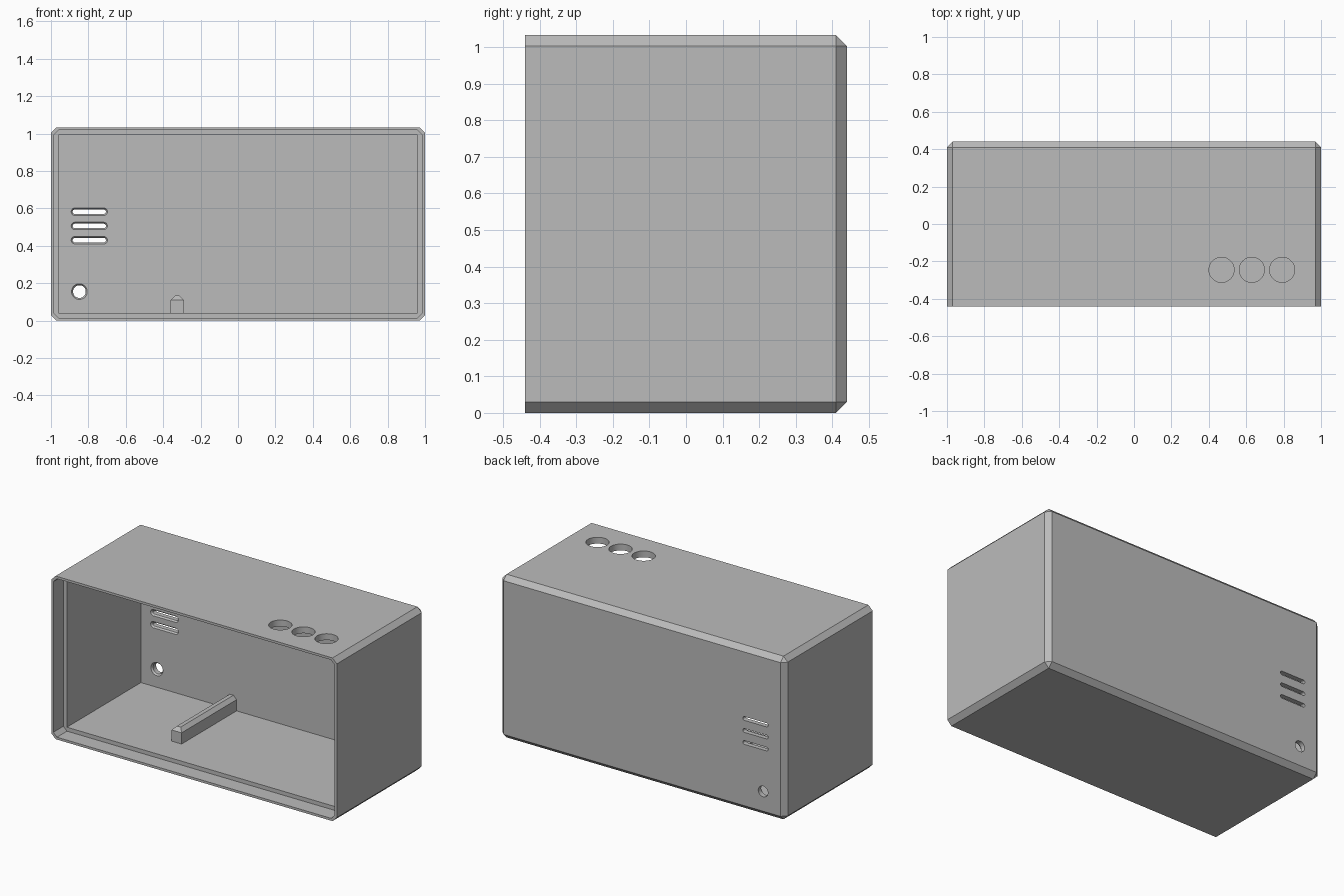
import bpy, bmesh, math
from mathutils import Vector

default = bpy.data.objects.get("Cube")
if default:
    bpy.data.objects.remove(default, do_unlink=True)

W, D, H = 1.0, 0.44, 1.033        # half width, half depth, height
WALL, CHAMFER, LIP = 0.04, 0.03, 0.015

grey = bpy.data.materials.new("light_grey")
grey.use_nodes = True
grey.diffuse_color = (0.5, 0.5, 0.5, 1)
grey.node_tree.nodes["Principled BSDF"].inputs["Base Color"].default_value = (0.5, 0.5, 0.5, 1)


def to_object(name, bm):
    bmesh.ops.recalc_face_normals(bm, faces=bm.faces)
    mesh = bpy.data.meshes.new(name)
    bm.to_mesh(mesh)
    bm.free()
    mesh.materials.append(grey)
    obj = bpy.data.objects.new(name, mesh)
    bpy.context.collection.objects.link(obj)
    return obj


def box(name, low, high, chamfer=0, pick=None):
    """Box between two corners; edges chosen by pick(mid, direction) are chamfered."""
    low, high = Vector(low), Vector(high)
    bm = bmesh.new()
    bmesh.ops.create_cube(bm, size=1)
    chosen = []
    for e in bm.edges:
        a, b = e.verts[0].co, e.verts[1].co
        if pick and pick((a + b) / 2, b - a):
            chosen.append(e)
    for v in bm.verts:
        v.co = Vector([l + (c + 0.5) * (h - l) for l, h, c in zip(low, high, v.co)])
    if chosen:
        bmesh.ops.bevel(bm, geom=chosen, offset=chamfer, segments=1, affect='EDGES')
    return to_object(name, bm)


def slot_cutter(name, place, half, rings, segments=32):
    """Rounded slot lofted through (depth, radius) rings; place maps u, v, depth to space."""
    bm = bmesh.new()
    loops = []
    for depth, r in rings:
        loop = []
        for i in range(segments):
            a = 2 * math.pi * (i + 0.5) / segments
            u = r * math.cos(a) + math.copysign(half, math.cos(a))
            loop.append(bm.verts.new(place(u, r * math.sin(a), depth)))
        loops.append(loop)
    for p, q in zip(loops, loops[1:]):
        for i in range(segments):
            j = (i + 1) % segments
            bm.faces.new((p[i], p[j], q[j], q[i]))
    bm.faces.new(loops[0])
    bm.faces.new(loops[-1])
    return to_object(name, bm)


def cut(target, cutter):
    mod = target.modifiers.new("cut", 'BOOLEAN')
    mod.operation = 'DIFFERENCE'
    mod.solver = 'EXACT'
    mod.object = cutter
    cutter.hide_render = True
    bpy.context.view_layer.objects.active = target
    bpy.ops.object.modifier_apply(modifier=mod.name)
    bpy.data.objects.remove(cutter, do_unlink=True)


# Outer case, chamfered everywhere but around the open front
case = box("case", (-W, -D, 0), (W, D, H), CHAMFER, lambda m, d: m.y > -0.4)

# Cavity and the stepped recess around the front opening
cut(case, box("cavity_cutter", (-W + WALL, -D - 0.1, WALL),
              (W - WALL, D - WALL, H - WALL)))
cut(case, box("recess_cutter", (-W + LIP, -D - 0.1, LIP), (W - LIP, -D + 0.1, H - LIP),
              0.025, lambda m, d: abs(d.y) > 0.5))

# Vent slots and cable hole in the back wall, flared on the inside
def back_rings(r):
    return [(D - WALL - 0.01, r + 0.008), (D - WALL + 0.01, r - 0.008), (D + 0.05, r - 0.008)]

for z in (0.43, 0.506, 0.582):
    cut(case, slot_cutter("vent_cutter", lambda u, v, d: (-0.795 + u, d, z + v),
                          0.077, back_rings(0.02)))
cut(case, slot_cutter("cable_cutter", lambda u, v, d: (-0.848 + u, d, 0.155 + v),
                      0, back_rings(0.042)))

# Three button holes in the top
for x in (0.468, 0.63, 0.792):
    cut(case, slot_cutter("button_cutter", lambda u, v, d: (x + u, -0.245 + v, d),
                          0, [(H - 0.1, 0.067), (H + 0.1, 0.067)], 48))

# Support rail on the floor, joined to the back wall
rail = box("support_rail", (-0.36, -0.15, WALL - 0.01), (-0.29, D - WALL + 0.01, 0.133),
           0.022, lambda m, d: m.z > 0.4 and m.y < 0.4)

# Smooth only the round hole walls
for obj in (case, rail):
    bpy.ops.object.select_all(action='DESELECT')
    obj.select_set(True)
    bpy.context.view_layer.objects.active = obj
    bpy.ops.object.shade_smooth_by_angle(angle=math.radians(25))
